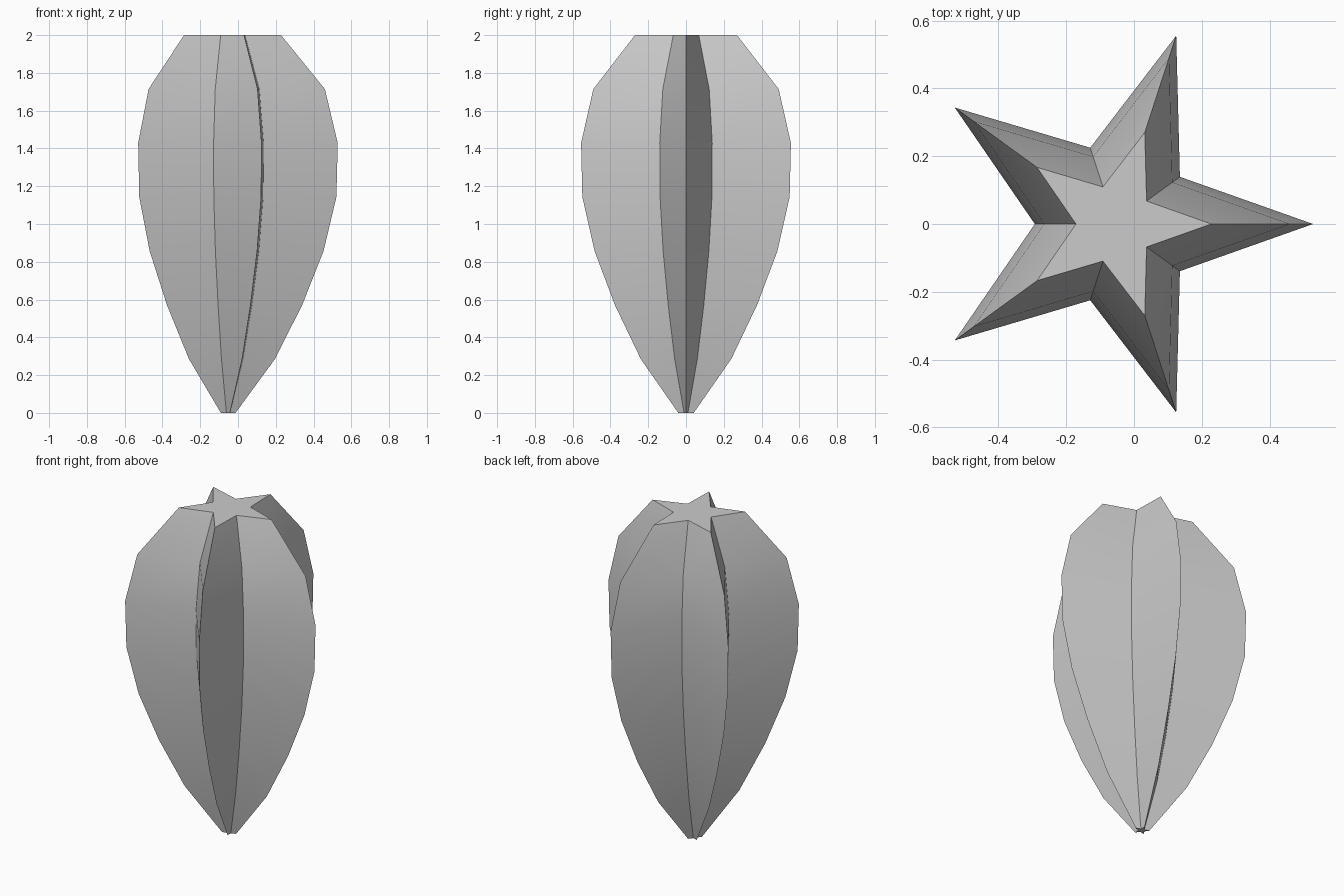
import bpy, bmesh, math

if "Cube" in bpy.data.objects:
    bpy.data.objects.remove(bpy.data.objects["Cube"])

# Star outer radius at evenly spaced heights
RADII = [0.043, 0.252, 0.396, 0.509, 0.577, 0.584, 0.516, 0.284]
HEIGHT, POINTS, INNER, CENTRE_X = 2.0, 5, 0.405, -0.056

bm = bmesh.new()


def star_ring(radius, z):
    ring = []
    for i in range(POINTS * 2):
        r = radius * (INNER if i % 2 else 1)
        a = math.pi * i / POINTS
        ring.append(bm.verts.new((CENTRE_X + r * math.cos(a), r * math.sin(a), z)))
    return ring


# Lofted ribbed body
rings = [star_ring(r, HEIGHT * k / (len(RADII) - 1)) for k, r in enumerate(RADII)]
n = POINTS * 2
for lo, hi in zip(rings, rings[1:]):
    for i in range(n):
        j = (i + 1) % n
        bm.faces.new((lo[i], lo[j], hi[j], hi[i]))

# Flat star caps
bm.faces.new(rings[-1])
bm.faces.new(rings[0][::-1])

mesh = bpy.data.meshes.new("star_fruit_body")
bm.to_mesh(mesh)
bm.free()
body = bpy.data.objects.new("star_fruit_body", mesh)
bpy.context.collection.objects.link(body)

# Smooth along the length, crisp at ribs and caps
bpy.context.view_layer.objects.active = body
body.select_set(True)
bpy.ops.object.shade_smooth_by_angle(angle=math.radians(30))
